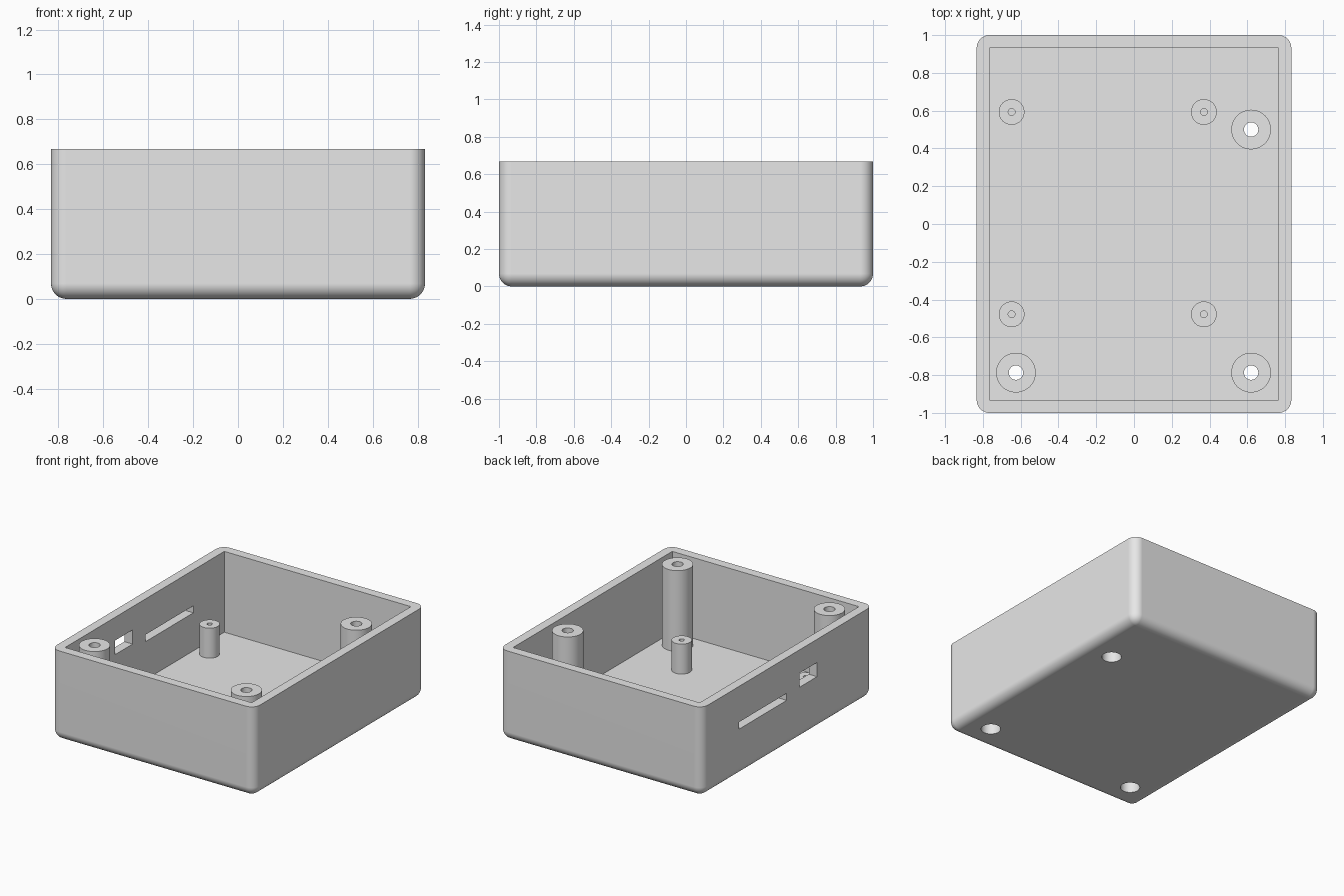
import bpy, bmesh, math
from mathutils import Matrix

cube = bpy.data.objects.get("Cube")
if cube:
    bpy.data.objects.remove(cube, do_unlink=True)

W, D, H = 1.666, 2.0, 0.667     # outer size
WALL = 0.068                    # wall, floor and corner radius
SEG = 48
BORE = 0.067                    # screw head recess radius

grey = bpy.data.materials.new("plain grey")
grey.use_nodes = True
grey.diffuse_color = (0.8, 0.8, 0.8, 1)
grey.node_tree.nodes["Principled BSDF"].inputs["Base Color"].default_value = (0.8, 0.8, 0.8, 1)


def finish(name, bm):
    bmesh.ops.recalc_face_normals(bm, faces=bm.faces)
    mesh = bpy.data.meshes.new(name)
    bm.to_mesh(mesh)
    bm.free()
    mesh.materials.append(grey)
    obj = bpy.data.objects.new(name, mesh)
    bpy.context.collection.objects.link(obj)
    return obj


def select(obj):
    bpy.ops.object.select_all(action='DESELECT')
    obj.select_set(True)
    bpy.context.view_layer.objects.active = obj


def smooth(obj):
    select(obj)
    bpy.ops.object.shade_smooth_by_angle(angle=math.radians(30))


def box_mesh(x0, x1, y0, y1, z0, z1):
    bm = bmesh.new()
    place = Matrix.Translation(((x0 + x1) / 2, (y0 + y1) / 2, (z0 + z1) / 2))
    size = Matrix.Diagonal((x1 - x0, y1 - y0, z1 - z0, 1))
    bmesh.ops.create_cube(bm, size=1, matrix=place @ size)
    return bm


def lathe(name, profile, x, y):
    """Spin a (radius, z) profile around a vertical axis at x, y."""
    bm = bmesh.new()
    rings = []
    for r, z in profile:
        rings.append([bm.verts.new((r * math.cos(2 * math.pi * i / SEG),
                                    r * math.sin(2 * math.pi * i / SEG), z))
                      for i in range(SEG)])
    for a, b in zip(rings, rings[1:]):
        for i in range(SEG):
            j = (i + 1) % SEG
            bm.faces.new((a[i], a[j], b[j], b[i]))
    obj = finish(name, bm)
    obj.location = (x, y, 0)
    smooth(obj)
    return obj


def cut(target, cutter):
    cutter.hide_render = True
    mod = target.modifiers.new("cut", 'BOOLEAN')
    mod.operation = 'DIFFERENCE'
    mod.solver = 'EXACT'
    mod.object = cutter
    select(target)
    bpy.ops.object.modifier_apply(modifier=mod.name)
    bpy.data.objects.remove(cutter, do_unlink=True)


# Case body: rounded everywhere except the flat open rim
bm = box_mesh(-W / 2, W / 2, -D / 2, D / 2, 0, H)
edges = [e for e in bm.edges if not all(v.co.z > H / 2 for v in e.verts)]
bmesh.ops.bevel(bm, geom=edges, offset=WALL, offset_type='OFFSET',
                segments=10, profile=0.5, affect='EDGES')
case = finish("case_shell", bm)

# Inner cavity
ix, iy = W / 2 - WALL, D / 2 - WALL
cut(case, finish("cavity_cutter", box_mesh(-ix, ix, -iy, iy, WALL, H + 0.2)))

# Two port openings in the -x wall: (y0, y1, z0, z1)
for slot in ((0.01, 0.57, 0.35, 0.402), (-0.345, -0.142, 0.39, 0.495)):
    cut(case, finish("port_cutter", box_mesh(-W / 2 - 0.1, -ix + 0.05, *slot)))

# Screw recesses through the floor
tall_posts = {"front_right": (-0.625, -0.787), "front_left": (0.62, -0.787),
              "back_left": (0.62, 0.5)}
for x, y in tall_posts.values():
    bm = bmesh.new()
    bmesh.ops.create_cone(bm, cap_ends=True, segments=SEG, radius1=BORE, radius2=BORE,
                          depth=0.4, matrix=Matrix.Translation((x, y, 0)))
    cut(case, finish("recess_cutter", bm))

smooth(case)
weighted = case.modifiers.new("even shading", 'WEIGHTED_NORMAL')
weighted.keep_sharp = True

# Tall screw posts, flush with the rim, with a stepped through hole
for place, (x, y) in tall_posts.items():
    lathe(place + "_screw_post",
          [(0.105, WALL), (0.105, H), (0.038, H), (0.038, 0.4), (BORE, 0.4), (BORE, WALL)], x, y)

# Short board standoffs with blind pilot holes
for side, x in (("right", -0.648), ("left", 0.37)):
    for end, y in (("front", -0.478), ("back", 0.593)):
        lathe(f"{end}_{side}_standoff",
              [(0.068, WALL), (0.068, 0.29), (0.018, 0.29), (0.018, WALL)], x, y)
